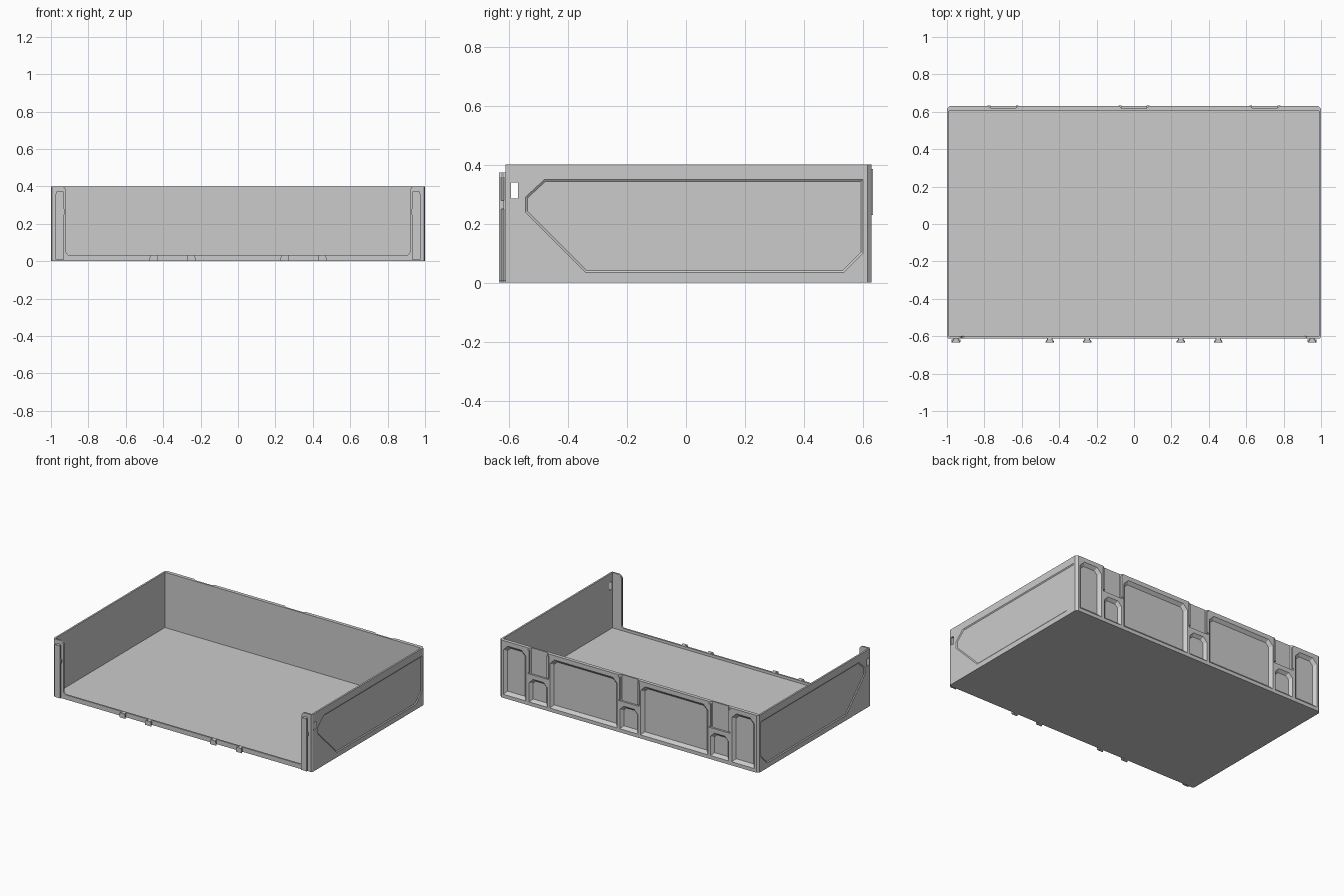
import bpy, bmesh, math
from mathutils import Vector

if "Cube" in bpy.data.objects:
    bpy.data.objects.remove(bpy.data.objects["Cube"])


def loft(name, rings):
    """Solid skinned through rings of matching 3D points."""
    bm = bmesh.new()
    vs = [[bm.verts.new(p) for p in r] for r in rings]
    n = len(vs[0])
    for a, b in zip(vs, vs[1:]):
        for i in range(n):
            j = (i + 1) % n
            bm.faces.new((a[i], a[j], b[j], b[i]))
    bm.faces.new(vs[0])
    bm.faces.new(vs[-1])
    bmesh.ops.recalc_face_normals(bm, faces=bm.faces)
    me = bpy.data.meshes.new(name)
    bm.to_mesh(me)
    bm.free()
    ob = bpy.data.objects.new(name, me)
    bpy.context.collection.objects.link(ob)
    return ob


def box(name, x0, x1, y0, y1, z0, z1):
    return loft(name, [[(x0, y0, z), (x1, y0, z), (x1, y1, z), (x0, y1, z)] for z in (z0, z1)])


def inset(poly, d):
    """Offset a counter-clockwise 2D polygon inward by d."""
    out = []
    for i, p in enumerate(poly):
        p = Vector(p)
        e0 = (p - Vector(poly[i - 1])).normalized()
        e1 = (Vector(poly[(i + 1) % len(poly)]) - p).normalized()
        n0, n1 = Vector((-e0.y, e0.x)), Vector((-e1.y, e1.x))
        out.append(tuple(p + (n0 + n1) * d / (1 + n0.dot(n1))))
    return out


def cut(target, cutter):
    cutter.hide_render = True
    m = target.modifiers.new("cut", 'BOOLEAN')
    m.operation, m.solver, m.object = 'DIFFERENCE', 'EXACT', cutter
    bpy.context.view_layer.objects.active = target
    bpy.ops.object.modifier_apply(modifier=m.name)
    bpy.data.objects.remove(cutter)


def arc(cx, cz, r, a0, a1, n=5):
    return [(cx + r * math.cos(math.radians(a0 + (a1 - a0) * i / n)),
             cz + r * math.sin(math.radians(a0 + (a1 - a0) * i / n))) for i in range(n + 1)]


# tray body: plan with chamfered corners, hollowed out
H = 0.40
half = [(0.994, -0.612), (1, -0.60), (1, 0.615), (0.985, 0.63)]
plan = half + [(-x, y) for x, y in reversed(half)]
tray = loft("tray_body", [[(x, y, z) for x, y in plan] for z in (0, H)])
cut(tray, box("hollow", -0.988, 0.988, -0.60, 0.605, 0.014, 0.5))

# wide front opening with rounded corners
r = 0.022
side = arc(0.92 - r, 0.032 + r, r, -90, 0) + arc(0.92 + r, H - r, r, 180, 90) + [(0.942, 0.5)]
opening = side + [(-x, z) for x, z in reversed(side)]
cut(tray, loft("opening", [[(x, y, z) for x, z in opening] for y in (-0.7, -0.595)]))

# sunken side panels and latch windows
panel = [(-0.34, 0.035), (0.535, 0.035), (0.60, 0.10), (0.60, 0.35),
         (-0.48, 0.35), (-0.545, 0.29), (-0.545, 0.24)]
small = inset(panel, 0.007)
for s in (-1, 1):
    cut(tray, loft("panel", [[(s * x, y, z) for y, z in p] for x, p in
                             ((1.05, panel), (1, panel), (0.995, small))]))
    cut(tray, box("window", s * 0.99 - 0.04, s * 0.99 + 0.04, -0.594, -0.57, 0.285, 0.34))


# back wall: raised surrounds for the slots
def pocket(x0, x1, z0, z1, c, d):
    p = [(x0, z0), (x1, z0), (x1, z1 - c), (x1 - c, z1), (x0 + c, z1), (x0, z1 - c)]
    q = inset(p, d)
    cut(tray, loft("pocket", [[(x, y, z) for x, z in pts] for y, pts in
                              ((0.7, p), (0.63, p), (0.611, q))]))


# back wall: tapered pockets
for x0, x1 in ((-0.97, -0.795), (-0.61, -0.09), (0.09, 0.61), (0.795, 0.97)):
    pocket(x0, x1, 0.025, 0.37, 0.035, 0.02)
for cx in (-0.7, 0, 0.7):
    pocket(cx - 0.07, cx + 0.07, 0.025, 0.19, 0.03, 0.018)
    # flared slot open at the top
    sl = [(-0.08, 0.65), (-0.08, 0.63), (-0.062, 0.617), (0.062, 0.617), (0.08, 0.63), (0.08, 0.65)]
    cut(tray, loft("slot", [[(cx + x, y, z) for x, y in sl] for z in (0.22, 0.5)]))
    # slim guide ribs either side of the slot
    for s in (-1, 1):
        a, b = sorted((cx + s * 0.068, cx + s * 0.082))
        box("slot_rib", a, b, 0.618, 0.634, 0.23, 0.385)


# dovetail connectors on the front
def dovetail(name, cx, z0, z1, w0=0.014, w1=0.0225):
    prof = [(-w0, -0.608), (-w0, -0.617), (-w1, -0.628), (-w1, -0.634),
            (w1, -0.634), (w1, -0.628), (w0, -0.617), (w0, -0.608)]
    top = [(x * 0.8, y) for x, y in prof]
    loft(name, [[(cx + x, y, z) for x, y in p] for z, p in
                ((z0, prof), (z1 - 0.015, prof), (z1, top))])


for s in (-1, 1):
    dovetail("front_rail", s * 0.952, 0.008, 0.374)
    box("rail_clip", s * 0.952 - 0.025, s * 0.952 + 0.025, -0.63, -0.617, 0.25, 0.278)
    for x in (0.25, 0.45):
        dovetail("front_tab", s * x, 0.0, 0.032)
